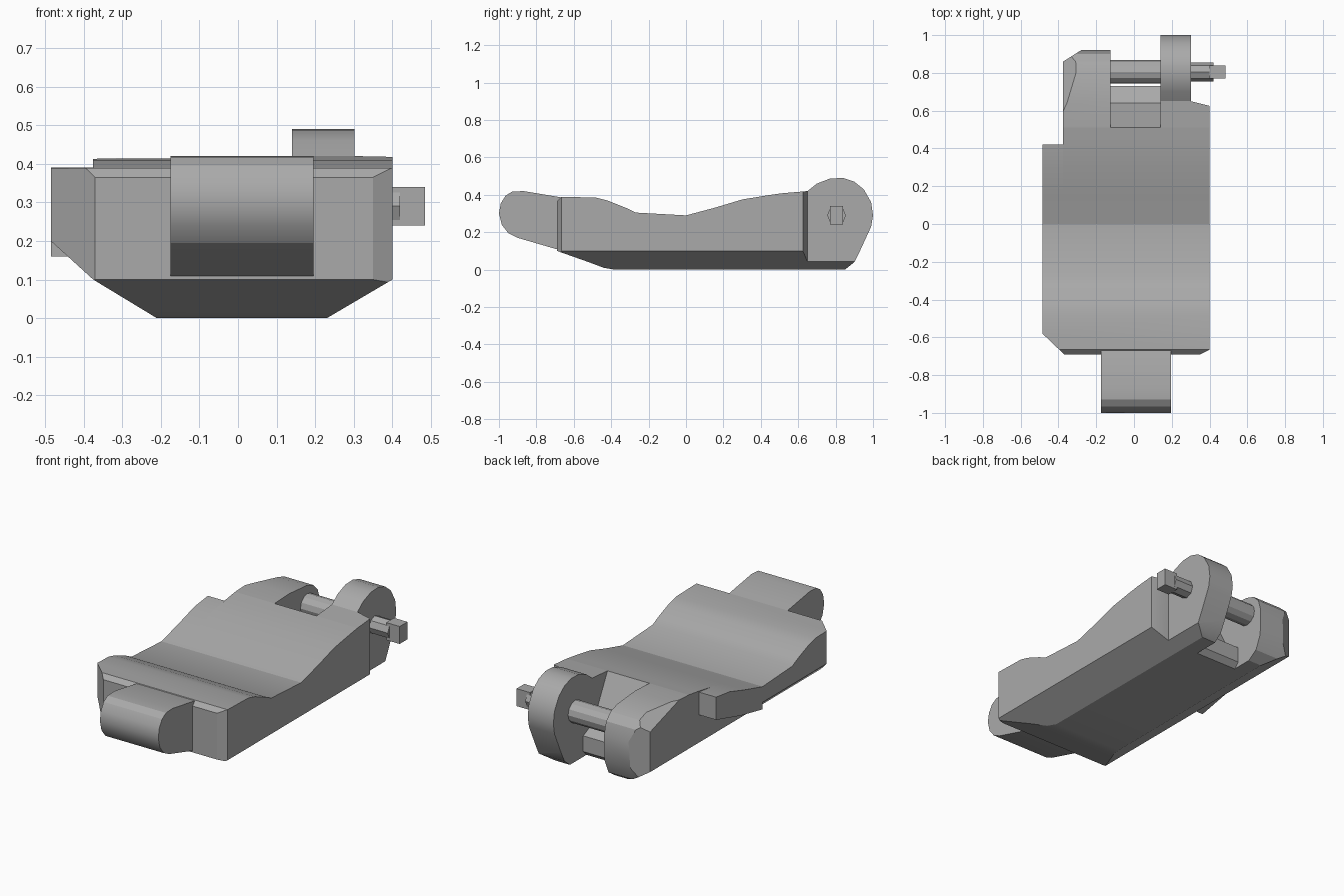
import bpy, bmesh, math
from mathutils import Vector

cube = bpy.data.objects.get("Cube")
if cube:
    bpy.data.objects.remove(cube)

steel = bpy.data.materials.new("cast_steel_grey")
steel.use_nodes = True
steel.diffuse_color = (0.4, 0.4, 0.4, 1)
steel.node_tree.nodes["Principled BSDF"].inputs["Base Color"].default_value = (0.4, 0.4, 0.4, 1)


def finish(name, bm):
    bmesh.ops.recalc_face_normals(bm, faces=bm.faces)
    mesh = bpy.data.meshes.new(name)
    bm.to_mesh(mesh)
    bm.free()
    obj = bpy.data.objects.new(name, mesh)
    bpy.context.collection.objects.link(obj)
    mesh.materials.append(steel)
    bpy.ops.object.select_all(action='DESELECT')
    obj.select_set(True)
    bpy.context.view_layer.objects.active = obj
    bpy.ops.object.shade_smooth_by_angle(angle=math.radians(25))
    return obj


def part(name, x0, x1, profile, cuts=()):
    """Extrude a (y, z) profile across x, then slice it by (point, outward normal) planes."""
    bm = bmesh.new()
    face = bm.faces.new([bm.verts.new((x0, y, z)) for y, z in profile])
    side = bmesh.ops.extrude_face_region(bm, geom=[face])["geom"]
    bmesh.ops.translate(bm, vec=(x1 - x0, 0, 0),
                        verts=[v for v in side if isinstance(v, bmesh.types.BMVert)])
    for point, normal in cuts:
        bmesh.ops.bisect_plane(bm, geom=bm.verts[:] + bm.edges[:] + bm.faces[:], dist=1e-5,
                               plane_co=point, plane_no=Vector(normal).normalized(),
                               clear_outer=True)
        bmesh.ops.holes_fill(bm, edges=[e for e in bm.edges if e.is_boundary], sides=0)
    return finish(name, bm)


# Shared slicing planes: the sloping sides of the underside
under_right = ((-0.375, 0, 0.1), (-0.1, 0, -0.165))
under_left = ((0.4, 0, 0.1), (0.1, 0, -0.17))
wing_slope = ((-0.375, 0, 0.1), (-0.1, 0, -0.11))

# Front half of the link, full width, with a chamfered right corner
front_corner = ((-0.37, -0.69, 0.1), (-0.11, -0.115, 0))
left_corner = ((0.4, -0.665, 0.1), (0.025, -0.05, 0))
front_lip = ((0, -0.69, 0.365), (0, -0.7, 0.7))
part("front_body", -0.485, 0.4,
     [(-0.69, 0.1), (-0.52, 0.04), (-0.44, 0.01), (-0.38, 0), (0, 0), (0, 0.29),
      (-0.27, 0.305), (-0.32, 0.33), (-0.42, 0.37), (-0.48, 0.385), (-0.69, 0.39)],
     [under_right, under_left, wing_slope, front_corner, left_corner, front_lip])

# Rear half, rising toward the hinge
part("middle_body", -0.375, 0.4,
     [(0, 0), (0.51, 0), (0.51, 0.408), (0.44, 0.398), (0.3, 0.375), (0.15, 0.33), (0, 0.29)],
     [under_right, under_left])
part("side_wing", -0.485, -0.37,
     [(0, 0.16), (0.2, 0.2), (0.42, 0.26), (0.42, 0.39), (0.3, 0.375), (0.15, 0.33), (0, 0.29)])
part("left_shoulder", 0.14, 0.4,
     [(0.51, 0), (0.65, 0), (0.65, 0.42), (0.51, 0.408)],
     [under_left, ((0.4, 0.625, 0), (0.025, 0.1, 0))])

# Pocket floor between the two rear hinge arms
part("pocket_floor", -0.13, 0.145,
     [(0.51, 0), (0.7, 0), (0.73, 0.03), (0.73, 0.12), (0.64, 0.16), (0.51, 0.408)])

# Rear hinge arms
part("right_hinge_arm", -0.375, -0.125,
     [(0.51, 0), (0.82, 0), (0.88, 0.04), (0.915, 0.12), (0.92, 0.27),
      (0.9, 0.34), (0.86, 0.38), (0.8, 0.4), (0.64, 0.414), (0.51, 0.408)],
     [under_right, ((-0.375, 0.86, 0), (-0.06, 0.095, 0)),
      ((-0.375, 0.62, 0.405), (-0.23, 0.095, 0.3))])
part("left_hinge_arm", 0.14, 0.302,
     [(0.63, 0), (0.85, 0), (0.9, 0.04), (0.93, 0.1), (0.99, 0.23), (1, 0.29), (0.99, 0.36),
      (0.95, 0.43), (0.9, 0.47), (0.84, 0.49), (0.77, 0.487), (0.7, 0.46), (0.65, 0.42),
      (0.63, 0.41)],
     [under_left])

# Front hinge knuckle
part("front_knuckle", -0.175, 0.195,
     [(-0.66, 0.1), (-0.9, 0.17), (-0.95, 0.195), (-0.985, 0.24), (-1, 0.3), (-0.99, 0.355),
      (-0.965, 0.395), (-0.93, 0.417), (-0.87, 0.42), (-0.7, 0.392), (-0.66, 0.385)])


# Hinge pin and its tapered outer end
def rod(name, x0, x1, r0, r1, sides):
    bm = bmesh.new()
    bmesh.ops.create_cone(bm, cap_ends=True, segments=sides, radius1=r0, radius2=r1, depth=x1 - x0)
    for v in bm.verts:
        x, y, z = v.co
        v.co = ((x0 + x1) / 2 + z, 0.805 + x, 0.29 + y)
    return finish(name, bm)


rod("hinge_pin", -0.2, 0.2, 0.062, 0.062, 12)
rod("pin_shank", 0.29, 0.42, 0.05, 0.05, 8)
part("pin_tip", 0.4, 0.485, [(0.77, 0.24), (0.84, 0.24), (0.84, 0.34), (0.77, 0.34)])
